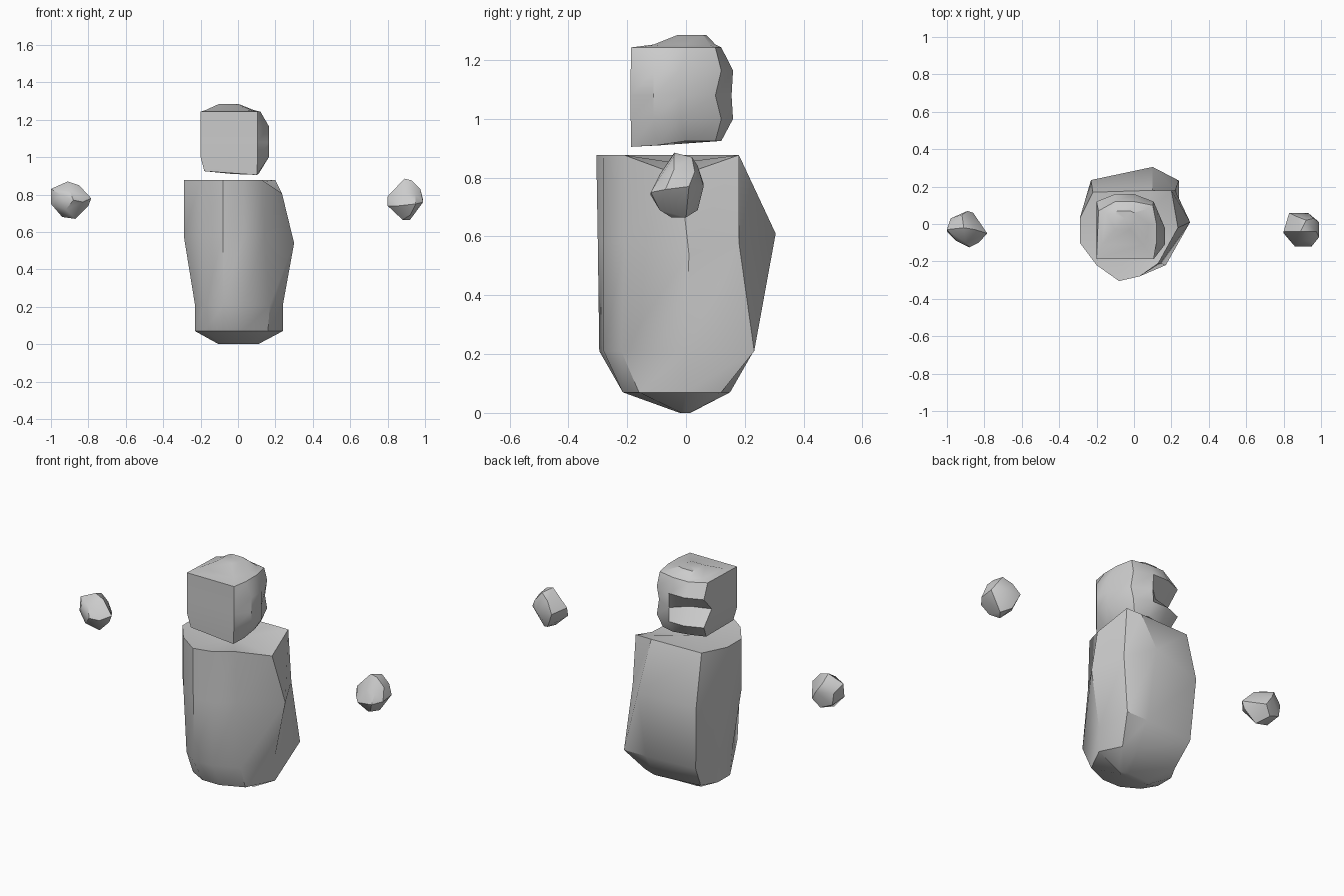
import bpy, bmesh, math


def finish(bm, name, angle):
    bmesh.ops.recalc_face_normals(bm, faces=bm.faces)
    me = bpy.data.meshes.new(name)
    bm.to_mesh(me)
    bm.free()
    ob = bpy.data.objects.new(name, me)
    bpy.context.collection.objects.link(ob)
    bpy.ops.object.select_all(action='DESELECT')
    ob.select_set(True)
    bpy.context.view_layer.objects.active = ob
    bpy.ops.object.shade_smooth_by_angle(angle=math.radians(angle))
    return ob


def loft(name, rings, low_tip, high_tip, angle=35):
    """Skin stacked (z, outline) rings and close both ends around a tip.
    A point may carry a third number that shifts it in z."""
    bm = bmesh.new()
    loops = [[bm.verts.new((p[0], p[1], z + (p[2] if len(p) > 2 else 0)))
              for p in pts] for z, pts in rings]
    n = len(loops[0])
    for a, b in zip(loops, loops[1:]):
        for i in range(n):
            j = (i + 1) % n
            bm.faces.new((a[i], a[j], b[j], b[i]))
    for loop, tip in ((loops[0], low_tip), (loops[-1], high_tip)):
        c = bm.verts.new(tip)
        for i in range(n):
            bm.faces.new((loop[i], loop[(i + 1) % n], c))
    return finish(bm, name, angle)


def hull(name, pts, angle=35):
    bm = bmesh.new()
    for p in pts:
        bm.verts.new(p)
    bmesh.ops.convex_hull(bm, input=bm.verts)
    loose = [v for v in bm.verts if not v.link_faces]
    bmesh.ops.delete(bm, geom=loose, context='VERTS')
    return finish(bm, name, angle)


# Body: chipped barrel narrowing to a small ridge at the base
base = [(-.18, -.16), (-.08, -.215), (.03, -.215), (.16, -.16), (.24, 0),
        (.18, .12), (.1, .15), (-.18, .12), (-.23, .03), (-.23, -.08)]
low = [(-.18, -.22), (-.08, -.295), (.03, -.28), (.17, -.22), (.24, 0),
       (.24, .232), (.1, .23), (-.21, .21), (-.23, .03), (-.23, -.1)]
belly = [(-.2, -.22), (-.08, -.30), (.03, -.28), (.14, -.21),
         (.30, .01, -.04), (.22, .18), (.1, .305, .03), (-.23, .235),
         (-.29, .03), (-.29, -.1)]
rim = [(-.2, -.22), (-.08, -.305), (.03, -.28), (.13, -.21),
       (.235, -.02, -.07), (.2, .18), (.1, .18), (-.22, .17),
       (-.29, .03), (-.29, -.1)]
ridge = [(x * .45, y * .1) for x, y in base]
loft("body", [(0, ridge), (.07, base), (.21, low), (.58, belly), (.877, rim)],
     (0, 0, 0), (-.02, -.03, .85))

# Head: faceted block with a flat front and a scoop in the back left corner
chin = [(-.18, -.18), (.1, -.187, -.02), (.11, -.1, -.015), (.11, 0),
        (.08, .1), (0, .12), (-.1, .1), (-.18, .07)]
cheek = [(-.2, -.185), (.105, -.188), (.165, -.11), (.165, -.02),
         (.105, .12), (0, .16), (-.1, .16), (-.2, .12)]
scoop = cheek[:4] + [(.105, .1), (0, .155), (-.08, .08), (-.195, .04)]
brow = [(-.2, -.187), (.105, -.187), (.12, -.1), (.12, 0),
        (.1, .1), (0, .12), (-.1, .12), (-.19, .07)]
shelf = [(-.17, -.11), (.05, -.11), (.07, -.07), (.08, 0),
         (.07, .08), (0, .1), (-.09, .1), (-.15, .06)]
crown = [(-.1, -.03), (-.02, -.03), (0, 0), (0, .03),
         (0, .06), (-.02, .07), (-.09, .07), (-.1, .05)]
loft("head", [(.925, chin), (1.0, cheek), (1.08, scoop), (1.165, cheek),
              (1.243, brow), (1.253, shelf), (1.285, crown)],
     (-.03, -.09, .91), (-.05, .03, 1.285))

# Hands: small floating stones at each side
hull("left_hand", [
    (-.91, -.02, .87), (-.85, -.03, .85), (-1, -.03, .83), (-1, -.04, .75),
    (-.94, -.03, .68), (-.87, -.04, .67), (-.785, -.05, .78),
    (-.80, -.05, .74), (-.88, -.125, .77), (-.92, -.10, .72),
    (-.89, .07, .79), (-.86, .06, .74), (-.98, .03, .79),
    (-.95, -.09, .80), (-.90, -.10, .82), (-.83, -.10, .76),
    (-.97, .03, .72), (-.92, .05, .84), (-.90, .04, .69)])
hull("right_hand", [
    (.89, -.04, .885), (.92, .02, .87), (.975, -.04, .83), (.99, .01, .77),
    (.99, -.07, .76), (.95, -.12, .75), (.86, -.12, .74), (.92, 0, .665),
    (.88, -.05, .665), (.80, -.05, .74), (.80, -.04, .79),
    (.83, .06, .78), (.93, .06, .77), (.87, .04, .69),
    (.90, -.09, .81), (.95, -.09, .80), (.92, -.09, .69),
    (.93, -.04, .875), (.87, .04, .84), (.96, .03, .82)])
